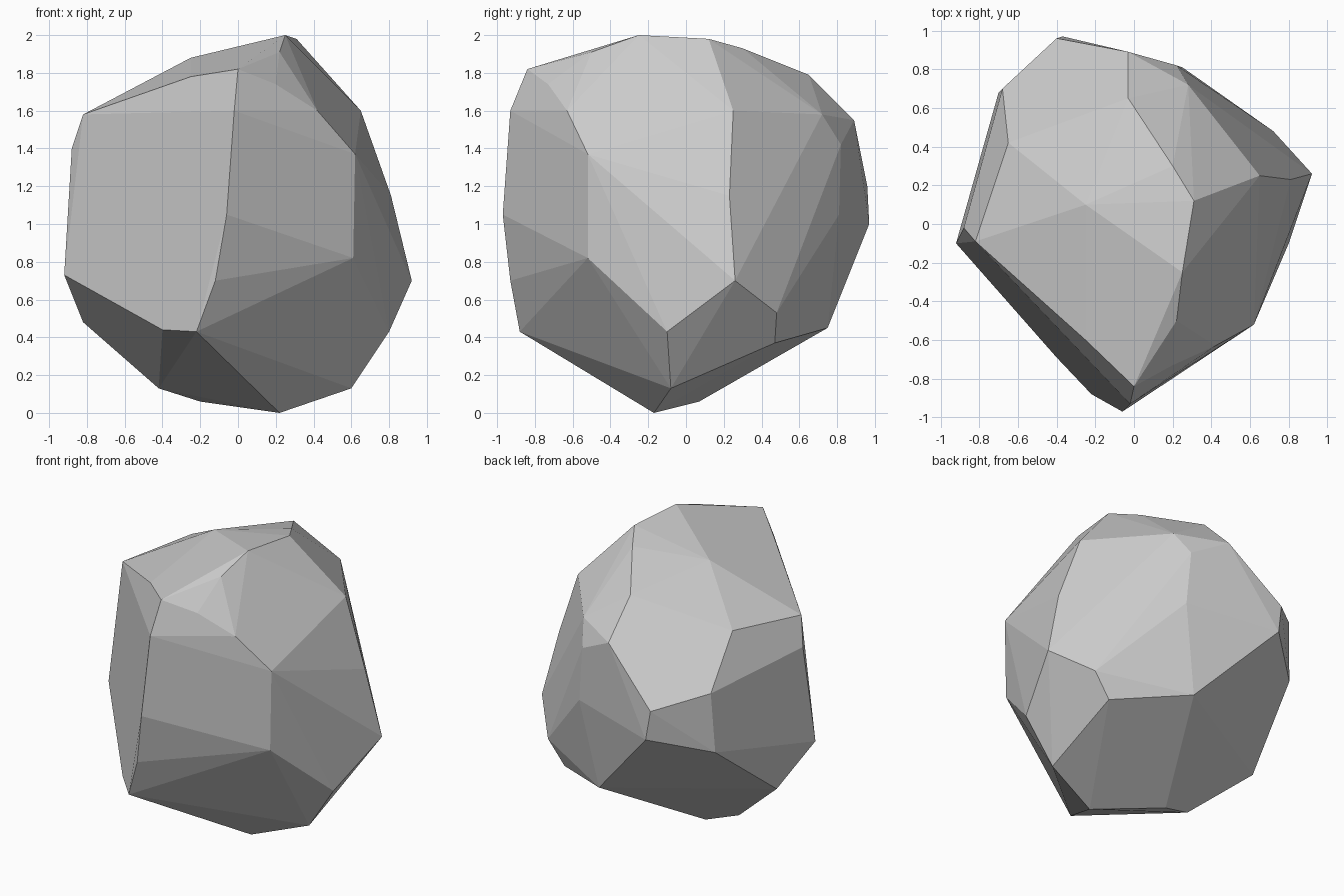
import bpy, bmesh, math

# Corners of the chipped boulder, grouped by region
crown = [(.25, -.25, 2), (.31, .12, 1.98), (.2, .3, 1.93), (-.03, .65, 1.79),
         (-.25, .1, 1.88), (.22, -.5, 1.91), (0, -.84, 1.82), (-.25, -.6, 1.78),
         (-.82, -.09, 1.58), (-.65, .42, 1.62)]
front_ridge = [(-.02, -.93, 1.6), (-.06, -.97, 1.05), (-.12, -.93, .7),
               (-.22, -.88, .43), (.2, -.73, 1.74), (.42, -.63, 1.6)]
right_side = [(.62, -.52, 1.37), (.61, -.52, .82), (.65, .25, 1.6), (.81, .23, 1.15),
              (.92, .26, .7), (.8, -.1, .43), (.72, .48, .53), (.6, .47, .37)]
back_side = [(.28, .72, 1.58), (.22, .82, 1.42), (.25, .81, 1.05), (-.03, .89, 1.55),
             (-.4, .96, 1.2), (-.37, .97, 1), (.14, .75, .45), (-.68, .7, 1.3)]
left_side = [(-.7, .68, .89), (-.88, -.02, 1.4), (-.92, -.1, .73),
             (-.82, .18, .48), (-.4, -.69, .44)]
base = [(.22, -.17, 0), (.6, -.08, .13), (-.2, .07, .06), (-.42, .02, .13)]

# Wrap the corners in a faceted shell
bm = bmesh.new()
for p in crown + front_ridge + right_side + back_side + left_side + base:
    bm.verts.new(p)
hull = bmesh.ops.convex_hull(bm, input=bm.verts[:])
loose = [v for v in bm.verts if not v.link_faces]
bmesh.ops.delete(bm, geom=loose, context='VERTS')

# Merge nearly flat neighbours into broad facets
bmesh.ops.dissolve_limit(bm, angle_limit=math.radians(4),
                         verts=bm.verts[:], edges=bm.edges[:])
bmesh.ops.recalc_face_normals(bm, faces=bm.faces[:])

mesh = bpy.data.meshes.new("boulder")
bm.to_mesh(mesh)
bm.free()
boulder = bpy.data.objects.new("boulder", mesh)
bpy.context.collection.objects.link(boulder)
